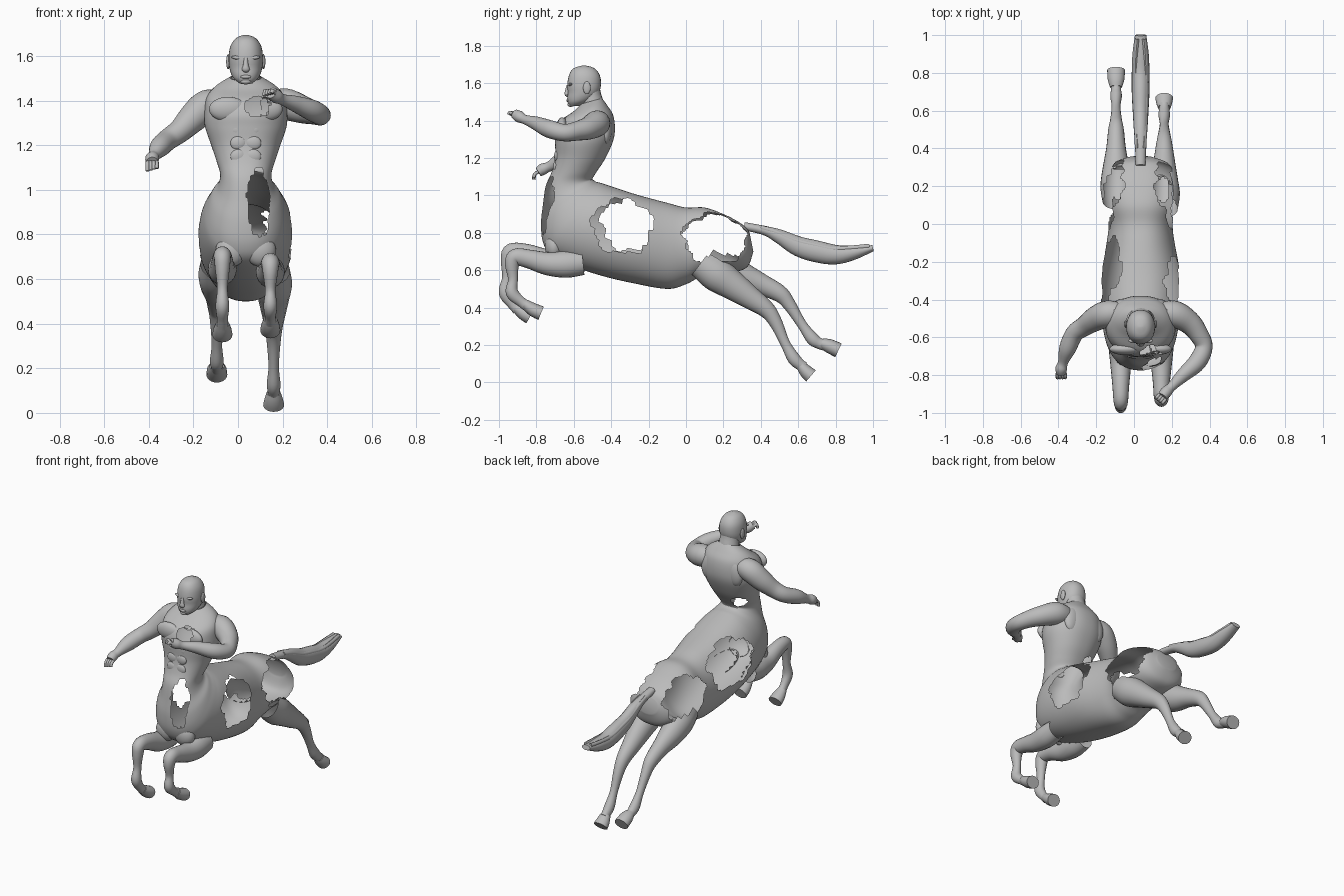
import bpy, bmesh, math
from mathutils import Vector
from mathutils.bvhtree import BVHTree

cube = bpy.data.objects.get("Cube")
if cube:
    bpy.data.objects.remove(cube)

MID = 0.035  # the figure's own centre line

stone = bpy.data.materials.new("stone grey")
stone.use_nodes = True
stone.diffuse_color = (0.5, 0.5, 0.5, 1)
stone.node_tree.nodes["Principled BSDF"].inputs["Base Color"].default_value = stone.diffuse_color

# Broken openings in the shell: centre and radii of ragged ellipsoids
HOLES = [
    ((.21, -.34, .835), (.17, .16, .145)),  # left flank
    ((.21, .16, .78), (.16, .17, .14)),     # left haunch
    ((-.16, -.26, .85), (.15, .19, .15)),   # right flank
    ((-.15, .17, .76), (.16, .18, .15)),    # right haunch
    ((.095, -.77, .95), (.05, .12, .16)),   # belly
    ((.09, -.70, 1.38), (.055, .1, .05)),   # chest
    ((-.05, -.48, 1.13), (.05, .06, .045)), # small of the back
    ((.16, .19, .57), (.06, .08, .06)),     # left thigh socket
    ((-.095, .22, .60), (.06, .08, .06)),   # right thigh socket
]
SHELL = []  # the unbroken body surface, which trims the parts that meet it


def in_hole(point):
    for centre, radii in HOLES:
        d = Vector([(p - c) / r for p, c, r in zip(point, centre, radii)])
        angle = math.atan2(d.z, d.y if radii[0] > .1 else d.x)
        ragged = 1 + .07 * math.sin(angle * 5) + .05 * math.sin(angle * 11)
        if d.length < ragged:
            return True
    return False


def inside_shell(point):
    near, normal, _, _ = SHELL[0].find_nearest(point)
    return (point - near).dot(normal) < -.008


def smooth_rows(rows, steps):
    """Catmull-Rom interpolation of rows of numbers."""
    out = []
    for i in range(len(rows) - 1):
        a, b = rows[max(i - 1, 0)], rows[i]
        c, d = rows[i + 1], rows[min(i + 2, len(rows) - 1)]
        for s in range(steps):
            t = s / steps
            out.append([q + .5 * t * (r - p + t * (2 * p - 5 * q + 4 * r - e + t * (3 * (q - r) + e - p)))
                        for p, q, r, e in zip(a, b, c, d)])
    return out + [list(rows[-1])]


def finish(name, bm, broken=False):
    bmesh.ops.recalc_face_normals(bm, faces=bm.faces[:])
    if not SHELL:
        SHELL.append(BVHTree.FromBMesh(bm))
    centres = {f: f.calc_center_median() for f in bm.faces}
    lost = [f for f, c in centres.items() if (broken and in_hole(c)) or inside_shell(c)]
    bmesh.ops.delete(bm, geom=lost, context="FACES")
    if broken:
        # Soften the stair-stepped rims
        rim = [v for v in bm.verts if v.is_boundary]
        bmesh.ops.smooth_vert(bm, verts=rim, factor=.5, use_axis_x=True, use_axis_y=True, use_axis_z=True)
    mesh = bpy.data.meshes.new(name)
    bm.to_mesh(mesh)
    bm.free()
    mesh.materials.append(stone)
    obj = bpy.data.objects.new(name, mesh)
    bpy.context.collection.objects.link(obj)
    bpy.ops.object.select_all(action="DESELECT")
    obj.select_set(True)
    bpy.context.view_layer.objects.active = obj
    bpy.ops.object.shade_smooth_by_angle(angle=math.radians(50))


def skin(name, rings, broken=False, cap_start=True):
    """Bridge rings of points into one surface."""
    bm = bmesh.new()
    loops = [[bm.verts.new(p) for p in ring] for ring in rings]
    n = len(loops[0])
    for a, b in zip(loops, loops[1:]):
        for i in range(n):
            j = (i + 1) % n
            bm.faces.new((a[i], a[j], b[j], b[i]))
    if cap_start:
        bm.faces.new(loops[0])
    bm.faces.new(loops[-1])
    finish(name, bm, broken)


def sections(name, rows, sides, steps, **options):
    """Rows of back y, back z, front y, front z, half width."""
    rings = []
    for by, bz, fy, fz, w in smooth_rows(rows, steps):
        ring = []
        for i in range(sides):
            a = math.tau * i / sides
            across = math.copysign(abs(math.sin(a)) ** .87, math.sin(a))
            k = .5 + .5 * math.cos(a)
            ring.append(Vector((MID + w * across, fy + (by - fy) * k, fz + (bz - fz) * k)))
        rings.append(ring)
    skin(name, rings, **options)


def tube(name, rows, ref=(1, 0, 0), sides=20, steps=5, **options):
    """Rows of x, y, z, half width, half height along a path."""
    rows = smooth_rows(rows, steps)
    path = [Vector(r[:3]) for r in rows]
    rings = []
    for i, row in enumerate(rows):
        t = (path[min(i + 1, len(path) - 1)] - path[max(i - 1, 0)]).normalized()
        u = Vector(ref)
        u = (u - t * u.dot(t)).normalized()
        v = t.cross(u)
        rings.append([path[i] + u * row[3] * math.cos(math.tau * k / sides)
                      + v * row[4] * math.sin(math.tau * k / sides) for k in range(sides)])
    skin(name, rings, **options)


def lump(name, centre, radii, tilt=0, broken=False):
    bm = bmesh.new()
    bmesh.ops.create_uvsphere(bm, u_segments=28, v_segments=18, radius=1)
    ca, sa = math.cos(tilt), math.sin(tilt)
    for v in bm.verts:
        x, y, z = (c * r for c, r in zip(v.co, radii))
        v.co = Vector(centre) + Vector((x * ca - z * sa, y, x * sa + z * ca))
    finish(name, bm, broken)


# One shell from the neck down the torso, bending into the horse barrel
sections("body_shell", [
    (-.45, 1.52, -.56, 1.49, .07), (-.42, 1.48, -.60, 1.45, .135),
    (-.39, 1.43, -.67, 1.40, .175), (-.38, 1.36, -.70, 1.34, .185),
    (-.39, 1.29, -.70, 1.28, .183), (-.43, 1.2, -.70, 1.2, .155),
    (-.475, 1.13, -.72, 1.12, .13), (-.50, 1.09, -.75, 1.05, .115),
    (-.495, 1.083, -.765, .95, .125), (-.485, 1.075, -.775, .85, .155),
    (-.47, 1.07, -.765, .75, .175), (-.45, 1.065, -.72, .68, .19),
    (-.42, 1.055, -.60, .62, .205), (-.36, 1.035, -.45, .57, .213),
    (-.25, 1, -.28, .53, .21), (-.1, .96, -.1, .50, .18),
    (0, .935, 0, .525, .17), (.1, .935, .07, .56, .19),
    (.2, .90, .16, .58, .205), (.27, .865, .26, .59, .19),
    (.32, .83, .33, .62, .14), (.34, .80, .36, .70, .07),
], sides=84, steps=6, broken=True, cap_start=False)

# Head and neck
sections("head", [
    (-.54, 1.695, -.55, 1.695, .01), (-.49, 1.68, -.60, 1.68, .045),
    (-.46, 1.64, -.625, 1.645, .07), (-.455, 1.59, -.635, 1.59, .077),
    (-.465, 1.55, -.632, 1.55, .074), (-.49, 1.52, -.635, 1.52, .066),
    (-.52, 1.5, -.632, 1.495, .053), (-.555, 1.48, -.622, 1.475, .028),
], sides=32, steps=3)
tube("neck", [(MID, -.52, 1.60, .06, .055), (MID, -.51, 1.54, .06, .055),
              (MID, -.50, 1.49, .066, .06), (MID, -.50, 1.44, .085, .07)])
tube("nose", [(MID, -.63, 1.59, .009, .008), (MID, -.635, 1.56, .012, .012),
              (MID, -.637, 1.54, .018, .012), (MID, -.63, 1.53, .01, .006)], sides=10)
lump("lips", (MID, -.632, 1.507), (.024, .008, .008))
lump("chin", (MID, -.618, 1.486), (.024, .016, .013))

# Paired features of the face, back and trunk
for side, label in ((1, "left"), (-1, "right")):
    lump(label + "_ear", (MID + side * .079, -.53, 1.575), (.009, .02, .034))
    lump(label + "_brow", (MID + side * .033, -.618, 1.592), (.032, .012, .009), side * .12)
    lump(label + "_pectoral", (MID + side * .08, -.662, 1.362), (.085, .032, .055), broken=True)
    lump(label + "_shoulder_blade", (MID + side * .085, -.43, 1.36), (.06, .035, .09), side * .25)
    lump(label + "_breast_muscle", (MID + side * .065, -.705, .73), (.07, .05, .075), side * .2)
    for row in range(3):
        lump(f"{label}_abdominal_{row}", (MID + side * .033, -.684 - row * .007, 1.27 - row * .06),
             (.036, .014, .032))

# Arms, with a palm and bent fingers
ARMS = {
    "right": [(-.05, -.47, 1.39, .05), (-.135, -.475, 1.38, .07), (-.20, -.50, 1.325, .066),
              (-.26, -.54, 1.265, .053), (-.315, -.58, 1.225, .048), (-.352, -.66, 1.19, .045),
              (-.375, -.73, 1.155, .027), (-.385, -.765, 1.14, .031), (-.385, -.79, 1.125, .026)],
    "left": [(.12, -.47, 1.39, .05), (.21, -.475, 1.385, .07), (.29, -.52, 1.36, .062),
             (.34, -.58, 1.345, .052), (.37, -.65, 1.335, .046), (.335, -.73, 1.355, .048),
             (.26, -.80, 1.385, .037), (.20, -.86, 1.405, .025), (.17, -.89, 1.42, .031),
             (.15, -.915, 1.435, .026)],
}
for label, rows in ARMS.items():
    tube(label + "_arm", [(*r, r[3]) for r in rows], ref=(0, 0, 1))
    tip = Vector(rows[-1][:3])
    ahead = (tip - Vector(rows[-2][:3])).normalized()
    spread = ahead.cross(Vector((0, 0, 1))).normalized()
    for k in range(4):
        base = tip + spread * (k - 1.5) * .014
        bend = Vector((0, 0, -.014 - .004 * k))
        points = (base, base + ahead * .02, base + ahead * .028 + bend)
        tube(f"{label}_finger_{k}", [(*p, .009, .009) for p in points], ref=(0, 0, 1), sides=8)


def leg(name, x, rows, hoof):
    """Rows of y, z, radius; the hoof flares to a flat sole."""
    tube(name, [(x, y, z, r * .9, r) for y, z, r in rows], cap_start=False)
    tube(name + "_hoof", [(x, y, z, r, r * .85) for y, z, r in hoof], steps=2)


# Front legs, raised and folded
leg("right_front_leg", -.07,
    [(-.55, .655, .065), (-.64, .645, .072), (-.74, .65, .062), (-.85, .69, .05), (-.935, .70, .043),
     (-.953, .65, .037), (-.957, .56, .026), (-.967, .48, .034), (-.93, .42, .027), (-.90, .39, .03)],
    [(-.91, .40, .03), (-.87, .37, .042), (-.835, .35, .045)])
leg("left_front_leg", .145,
    [(-.55, .64, .065), (-.64, .632, .072), (-.74, .635, .062), (-.84, .66, .05), (-.91, .67, .045),
     (-.93, .63, .038), (-.925, .55, .026), (-.93, .48, .034), (-.88, .43, .027), (-.85, .41, .03)],
    [(-.86, .42, .03), (-.82, .39, .042), (-.775, .37, .045)])

# Hind legs, stretched out behind
leg("left_hind_leg", .16,
    [(.08, .64, .08), (.16, .58, .092), (.24, .525, .08), (.34, .455, .062), (.43, .39, .046),
     (.48, .32, .035), (.53, .21, .026), (.575, .13, .034), (.61, .095, .03), (.63, .08, .03)],
    [(.615, .09, .032), (.64, .06, .042), (.668, .035, .047)])
leg("right_hind_leg", -.095,
    [(.12, .67, .08), (.20, .62, .092), (.29, .57, .08), (.40, .525, .058), (.50, .475, .046),
     (.55, .42, .035), (.62, .31, .026), (.675, .235, .034), (.71, .21, .03), (.74, .2, .03)],
    [(.725, .21, .032), (.765, .195, .044), (.815, .172, .047)])

# Flowing tail, with two raised locks of hair
TAIL = [(.31, .835, .026, .022), (.42, .812, .03, .025), (.5, .78, .036, .038), (.6, .728, .042, .053),
        (.7, .70, .047, .058), (.8, .683, .047, .052), (.9, .695, .043, .038), (1, .718, .03, .016)]
tube("tail", [(MID, *r) for r in TAIL])
for side, label in ((1, "left"), (-1, "right")):
    tube(label + "_tail_lock", [(MID + side * w * .6, y - .02, z + h * .6, .012, .014)
                                for y, z, w, h in TAIL[1:]], sides=8)
